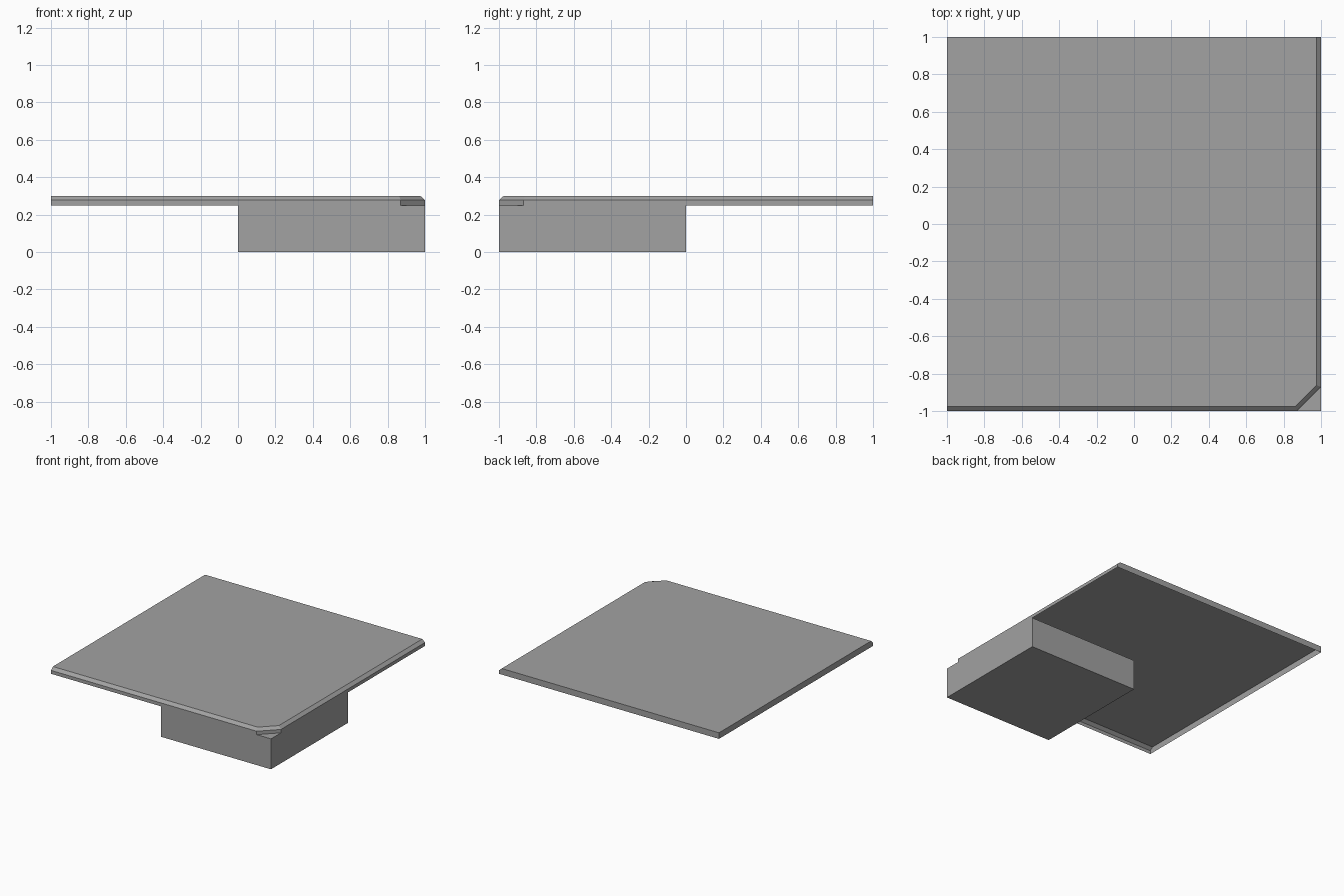
import bpy, bmesh

if "Cube" in bpy.data.objects:
    bpy.data.objects.remove(bpy.data.objects["Cube"])


def make_object(name, bm, mat):
    mesh = bpy.data.meshes.new(name)
    bm.to_mesh(mesh)
    bm.free()
    mesh.materials.append(mat)
    obj = bpy.data.objects.new(name, mesh)
    bpy.context.collection.objects.link(obj)
    return obj


def loft(loops, cap_bottom):
    """Join stacked (z, outline) loops with quads and cap the top."""
    bm = bmesh.new()
    rings = [[bm.verts.new((x, y, z)) for x, y in pts] for z, pts in loops]
    for low, high in zip(rings, rings[1:]):
        n = len(low)
        for i in range(n):
            j = (i + 1) % n
            bm.faces.new((low[i], low[j], high[j], high[i]))
    bm.faces.new(rings[-1])
    if cap_bottom:
        bm.faces.new(rings[0][::-1])
    return bm


grey = bpy.data.materials.new("stone_grey")
grey.diffuse_color = (0.36, 0.36, 0.36, 1)
grey.use_nodes = True
grey.node_tree.nodes["Principled BSDF"].inputs["Base Color"].default_value = grey.diffuse_color

# Slab shell, open underneath, bevelled on front, right and cut corner
outer = [(-1, -1), (0.87, -1), (1, -0.87), (1, 1), (-1, 1)]
inner = [(-1, -0.975), (0.862, -0.975), (0.975, -0.862), (0.975, 1), (-1, 1)]
make_object("top_slab", loft([(0.25, outer), (0.278, outer), (0.30, inner)], False), grey)

# Square support block under the front right quarter
square = [(0, -1), (1, -1), (1, 0), (0, 0)]
make_object("support_block", loft([(0, square), (0.25, square)], True), grey)
